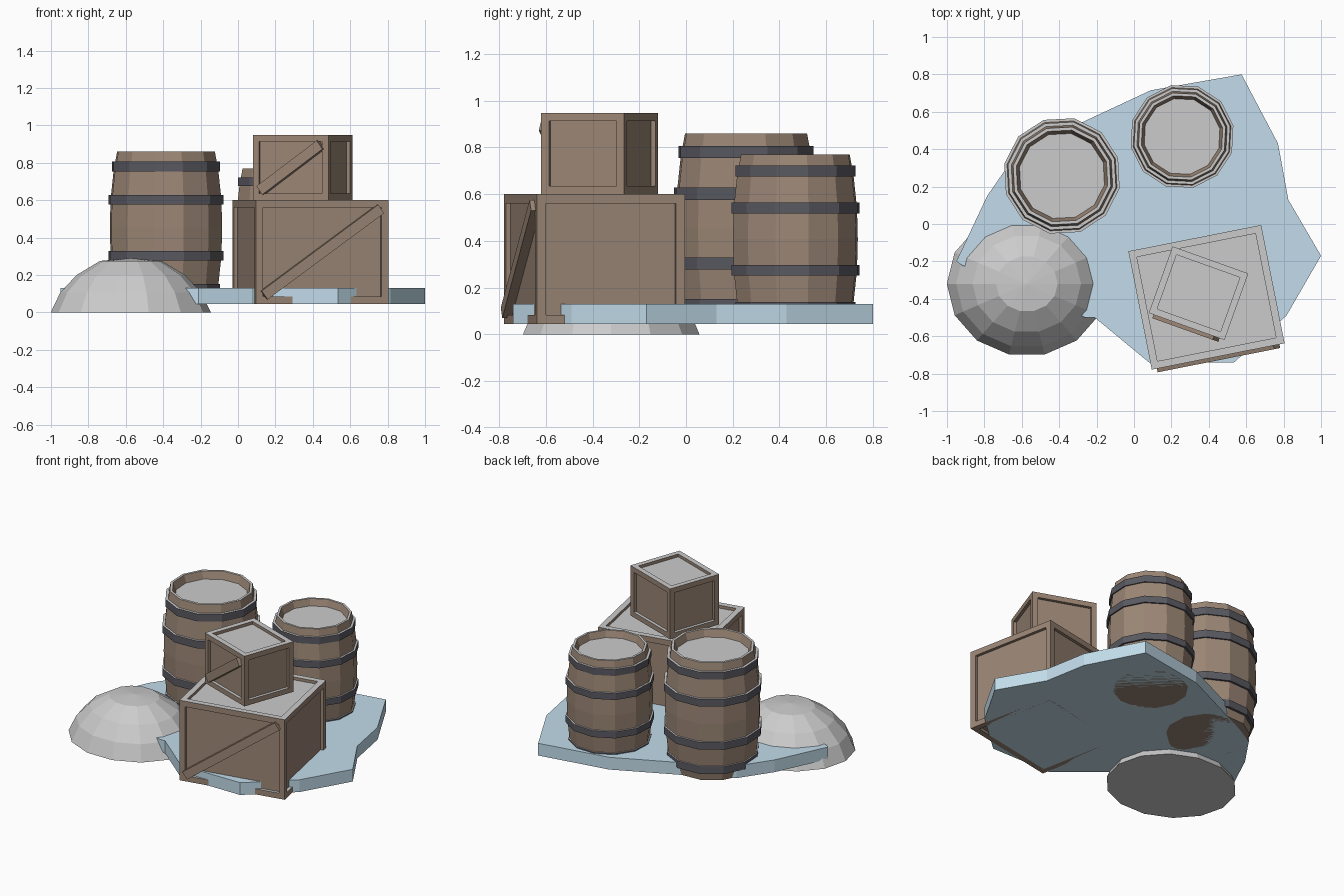
import bpy, bmesh, math
from mathutils import Matrix, Vector

if "Cube" in bpy.data.objects:
    bpy.data.objects.remove(bpy.data.objects["Cube"])


def mat(name, rgb):
    m = bpy.data.materials.new(name)
    m.diffuse_color = (*rgb, 1)
    m.use_nodes = True
    m.node_tree.nodes["Principled BSDF"].inputs["Base Color"].default_value = m.diffuse_color
    return m


WOOD = mat("wood", (0.33, 0.24, 0.18))
IRON = mat("iron", (0.10, 0.10, 0.12))
ICE = mat("ice", (0.54, 0.72, 0.83))
SNOW = mat("snow", (0.8, 0.8, 0.8))


def finish(name, bm, material=None, snowy=False, matrix=None):
    """Make an object; snowy parts get snow on faces that look upwards."""
    if matrix:
        bm.transform(matrix)
    bmesh.ops.recalc_face_normals(bm, faces=bm.faces[:])
    bm.normal_update()
    if snowy:
        for f in bm.faces:
            f.material_index = int(f.normal.z > 0.5)
    me = bpy.data.meshes.new(name)
    bm.to_mesh(me)
    bm.free()
    if material:
        me.materials.append(material)
    if snowy:
        me.materials.append(SNOW)
    ob = bpy.data.objects.new(name, me)
    bpy.context.collection.objects.link(ob)
    return ob


def lathe(profile, n, closed=False):
    """Revolve (radius, z) points; an open profile gets flat caps."""
    bm = bmesh.new()
    rings = [[bm.verts.new((r * math.cos(math.tau * i / n),
                            r * math.sin(math.tau * i / n), z))
              for i in range(n)] for r, z in profile]
    pairs = list(zip(rings, rings[1:]))
    if closed:
        pairs.append((rings[-1], rings[0]))
    for a, b in pairs:
        for i in range(n):
            j = (i + 1) % n
            bm.faces.new((a[i], a[j], b[j], b[i]))
    if not closed:
        bm.faces.new(rings[0])
        bm.faces.new(rings[-1])
    return bm


# Floating ice slab
outline = [(0.575, 0.80), (0.77, 0.43), (0.825, 0.13), (1.0, -0.17),
           (0.815, -0.49), (0.535, -0.74), (0.08, -0.74), (-0.21, -0.50),
           (-0.26, -0.50), (-0.92, -0.22), (-0.95, -0.20), (-0.785, 0.15),
           (-0.64, 0.36), (-0.50, 0.44), (0.09, 0.715)]
bm = bmesh.new()
face = bm.faces.new([bm.verts.new((x, y, 0.045)) for x, y in outline])
ext = bmesh.ops.extrude_face_region(bm, geom=[face], use_keep_orig=True)
bmesh.ops.translate(bm, vec=(0, 0, 0.085),
                    verts=[v for v in ext["geom"] if isinstance(v, bmesh.types.BMVert)])
finish("ice_slab", bm, ICE)

# Snow mound
mound = [(0.428, 0), (0.378, 0.105), (0.29, 0.2), (0.165, 0.275)]
bm = lathe(mound, 14)
top = max(bm.faces, key=lambda f: f.calc_center_median().z)
apex = bmesh.ops.poke(bm, faces=[top])["verts"][0]
apex.co.z = 0.29
finish("snow_mound", bm, matrix=Matrix.Translation((-0.573, -0.32, 0))
       @ Matrix.Diagonal((1, 0.905, 1, 1)))


# Barrels: bulged staves, recessed head, four iron hoops
def barrel(name, x, y, scale, turn):
    place = (Matrix.Translation((x, y, 0.045)) @ Matrix.Rotation(math.radians(turn), 4, 'Z')
             @ Matrix.Scale(scale, 4))
    body = [(0.267, 0), (0.286, 0.1), (0.303, 0.257), (0.307, 0.4075),
            (0.303, 0.558), (0.286, 0.715), (0.267, 0.815),
            (0.25, 0.815), (0.232, 0.765)]
    finish(name + "_body", lathe(body, 12), WOOD, True, place)
    for i, (z, r) in enumerate([(0.08, 0.295), (0.258, 0.315), (0.557, 0.315), (0.735, 0.295)]):
        h = 0.026
        ring = [(r, z - h), (r, z + h), (r - 0.04, z + h), (r - 0.04, z - h)]
        finish(f"{name}_hoop_{i + 1}", lathe(ring, 12, True), IRON, True, place)


barrel("large_barrel", -0.385, 0.257, 1.0, 18)
barrel("small_barrel", 0.257, 0.468, 0.89, 12)


# Crates: box with recessed panels on every side, diagonal brace on the front
def crate(name, centre, size, turn, inset, brace_len, brace_angle):
    place = Matrix.Translation(centre) @ Matrix.Rotation(math.radians(turn), 4, 'Z')
    bm = bmesh.new()
    bmesh.ops.create_cube(bm, size=1)
    bmesh.ops.scale(bm, vec=size, verts=bm.verts)
    panels = bm.faces[:]
    bmesh.ops.inset_individual(bm, faces=panels, thickness=inset)
    for f in panels:
        ext = bmesh.ops.extrude_discrete_faces(bm, faces=[f])["faces"][0]
        n = ext.normal.copy()
        side = {v for v in ext.verts}
        # sink the panel and wall the gap
        frame = [e for e in bm.edges if e.is_boundary and not (set(e.verts) & side)]
        loop = [e for e in ext.edges]
        bmesh.ops.translate(bm, vec=n * -0.02, verts=list(side))
        bmesh.ops.bridge_loops(bm, edges=frame + loop)
    finish(name + "_box", bm, WOOD, True, place)

    bm = bmesh.new()
    bmesh.ops.create_cube(bm, size=1)
    bmesh.ops.scale(bm, vec=(brace_len, 0.04, 0.056), verts=bm.verts)
    tilt = Matrix.Rotation(-math.radians(brace_angle), 4, 'Y')
    finish(name + "_brace", bm, WOOD, False,
           place @ Matrix.Translation((0, -size[1] / 2, 0)) @ tilt)


crate("large_crate", Vector((0.3875, -0.392, 0.3225)), (0.724, 0.645, 0.555), 11.2, 0.055, 0.785, 36)
crate("small_crate", Vector((0.345, -0.37, 0.774)), (0.43, 0.378, 0.348), -19.7, 0.05, 0.42, 35.5)
